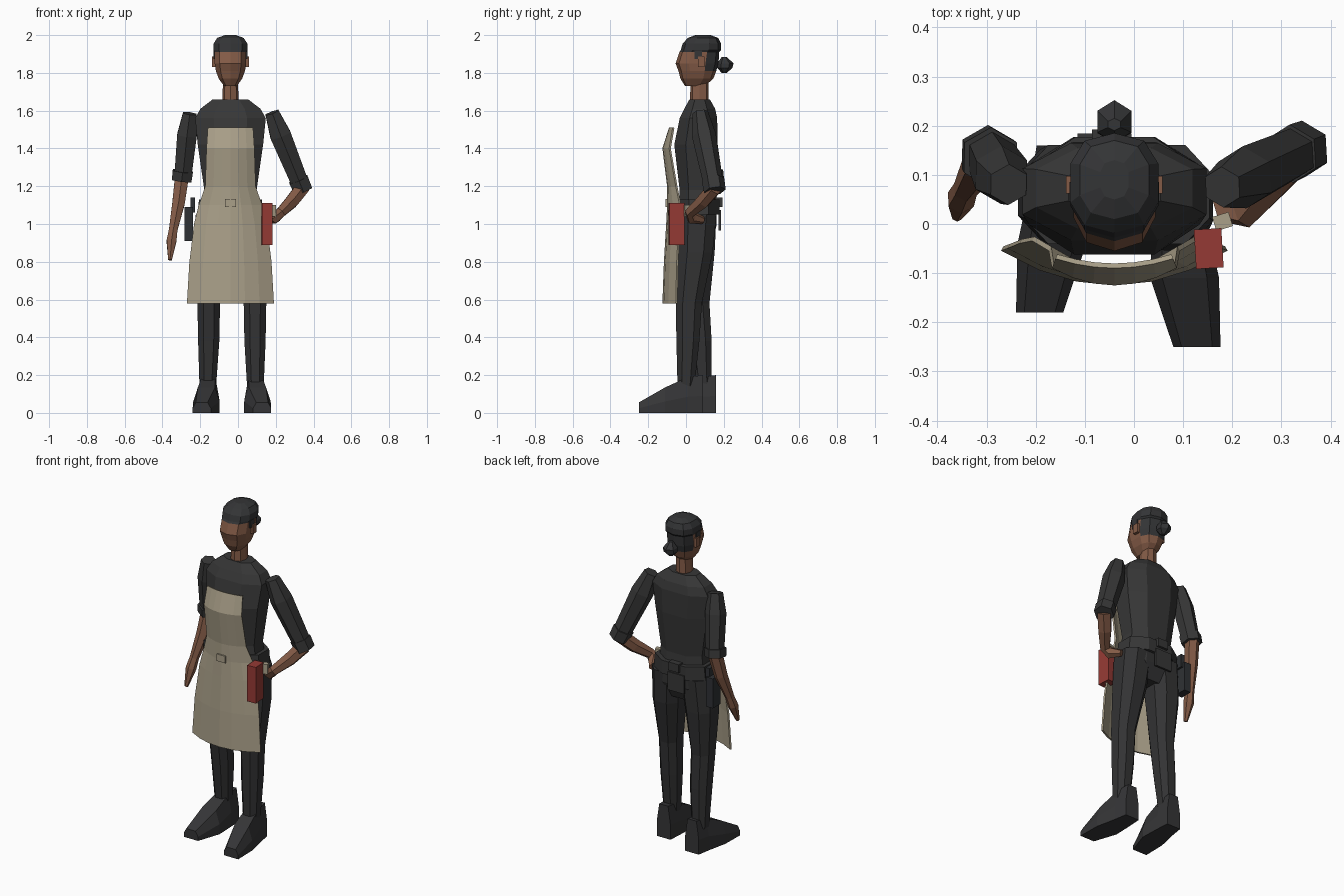
import bpy
import math
from mathutils import Vector

cube = bpy.data.objects.get("Cube")
if cube:
    bpy.data.objects.remove(cube, do_unlink=True)


def material(name, r, g, b):
    m = bpy.data.materials.new(name)
    m.use_nodes = True
    m.diffuse_color = (r, g, b, 1)
    m.node_tree.nodes["Principled BSDF"].inputs["Base Color"].default_value = (r, g, b, 1)
    return m


SKIN = material("brown skin", .23, .105, .062)
HAIR = material("black hair", .034, .035, .037)
SHIRT = material("charcoal shirt", .038, .038, .038)
TROUSERS = material("dark trousers", .033, .033, .034)
SHOE = material("dark shoe leather", .036, .036, .038)
APRON = material("beige canvas", .40, .35, .25)
RED = material("red cover", .30, .042, .035)
POUCH = material("slate pouch", .028, .031, .035)


def make(name, verts, faces, *mats):
    me = bpy.data.meshes.new(name)
    me.from_pydata([tuple(v) for v in verts], [], faces)
    ob = bpy.data.objects.new(name, me)
    bpy.context.collection.objects.link(ob)
    for m in mats:
        me.materials.append(m)
    return ob


def skin_rings(name, rings, *mats):
    """Bridge closed rings of equal size and cap both ends."""
    n = len(rings[0])
    faces = [(k * n + i, k * n + (i + 1) % n, (k + 1) * n + (i + 1) % n, (k + 1) * n + i)
             for k in range(len(rings) - 1) for i in range(n)]
    faces += [tuple(range(n))[::-1], tuple(range((len(rings) - 1) * n, len(rings) * n))]
    return make(name, [v for r in rings for v in r], faces, *mats)


def level(cx, hx, front, back, z, n=10, boxy=.8, turn=0):
    """Horizontal rounded ring; a corner points forward when turn is zero."""
    pts = []
    for i in range(n):
        a = -math.pi / 2 + turn + 2 * math.pi * i / n
        c, s = math.cos(a), math.sin(a)
        c, s = (math.copysign(abs(v) ** boxy, v) if abs(v) > 1e-6 else 0 for v in (c, s))
        pts.append((cx + hx * c, (front + back) / 2 + (back - front) / 2 * s, z))
    return pts


def tube(name, stations, mat, n=6):
    """Limb through (centre, radius) stations, rings square to the path."""
    pts = [Vector(p) for p, r in stations]
    rings = []
    for i, (p, r) in enumerate(stations):
        d = (pts[min(i + 1, len(pts) - 1)] - pts[max(i - 1, 0)]).normalized()
        u = d.cross(Vector((0, 1, 0))).normalized()
        w = d.cross(u)
        rings.append([pts[i] + r * (u * math.cos(t) + w * math.sin(t))
                      for t in (2 * math.pi * (k + .5) / n for k in range(n))])
    return skin_rings(name, rings, mat)


def box(name, centre, size, mat, yaw=0):
    x, y, z = (s / 2 for s in size)
    ring = [(-x, -y), (x, -y), (x, y), (-x, y)]
    ob = skin_rings(name, [[(a, b, h) for a, b in ring] for h in (-z, z)], mat)
    ob.location = centre
    ob.rotation_euler.z = yaw
    return ob


MID = -.04  # the body stands slightly off centre

# Head, with the hair chosen by height and by the back of the skull
head = skin_rings("head", [level(MID, *r) for r in (
    (.035, -.005, .10, 1.73), (.065, -.03, .145, 1.77), (.08, -.04, .16, 1.81),
    (.087, -.055, .172, 1.85), (.087, -.035, .176, 1.91), (.093, -.028, .185, 1.92),
    (.093, -.018, .185, 1.955), (.073, .01, .17, 1.985), (.03, .05, .13, 2.0))], SKIN, HAIR)
for f in head.data.polygons:
    c = f.center
    if c.z > 1.912 or (c.z > 1.80 and c.y > .11):
        f.material_index = 1

for side in (-1, 1):
    name = "left" if side > 0 else "right"
    box(name + "_ear", (MID + side * .088, .08, 1.86), (.02, .035, .055), SKIN)
    box(name + "_sideburn", (MID + side * .085, .065, 1.895), (.012, .04, .045), HAIR)

skin_rings("hair_bun", [level(MID, *r, n=6, boxy=1) for r in (
    (.015, .19, .215, 1.80), (.04, .165, .245, 1.825),
    (.04, .165, .252, 1.85), (.015, .19, .215, 1.885))], HAIR)

skin_rings("neck", [level(MID, .045, .02, .12, 1.62, n=8),
                    level(MID, .038, .025, .12, 1.78, n=8)], SKIN)

# Torso and pelvis
OCT = dict(n=8, boxy=.85, turn=math.pi / 8)
skin_rings("shirt_body", [level(MID, *r, **OCT) for r in (
    (.165, -.045, .165, 1.06), (.148, -.04, .155, 1.18), (.185, -.07, .175, 1.42),
    (.2, -.04, .172, 1.56), (.17, -.015, .16, 1.61), (.1, .015, .13, 1.66))], SHIRT)
skin_rings("pelvis", [level(MID, *r, **OCT) for r in (
    (.12, -.02, .13, .9), (.19, -.045, .168, .99), (.18, -.045, .168, 1.09))], TROUSERS)
skin_rings("belt", [level(MID, *r, **OCT) for r in (
    (.187, -.052, .185, 1.05), (.178, -.05, .185, 1.13))], SHIRT)
box("belt_knot", (MID - .01, .175, 1.115), (.07, .035, .05), SHIRT)
box("hanging_tie", (MID - .02, .178, 1.02), (.11, .012, .11), SHIRT)

# Legs: hip, thigh, knee, calf, ankle
WIDTH = (.1, .092, .064, .06, .047)
DEPTH = (.108, .098, .074, .065, .048)
HEIGHT = (1.05, .85, .58, .38, .14)
for name, xs, ys in (("left", (.06, .075, .09, .09, .092), (.06, .05, .015, .01, 0)),
                     ("right", (-.13, -.15, -.155, -.155, -.16), (.06, .06, .055, .075, .09))):
    skin_rings(name + "_trouser_leg", [
        level(x, w, y - d, y + d, z, **OCT)
        for x, y, w, d, z in zip(xs, ys, WIDTH, DEPTH, HEIGHT)], TROUSERS)


def shoe(name, side, x, heel):
    """Wedge-shaped shoe, turned outward, from heel to toe."""
    rings = []
    for back, out, hw, top in ((0, 0, .046, .2), (.08, .004, .055, .19),
                               (.2, .015, .07, .135), (.34, .04, .048, .055)):
        cx, y = x + side * out, heel - back
        rings.append([(cx - hw, y, 0), (cx + hw, y, 0), (cx + hw, y, top * .45),
                      (cx + hw * .65, y, top), (cx - hw * .65, y, top), (cx - hw, y, top * .45)])
    skin_rings(name, rings, SHOE)


shoe("left_shoe", 1, .088, .09)
shoe("right_shoe", -1, -.152, .16)

# Left arm, bent with the hand on the hip
tube("left_sleeve", [((.18, .075, 1.59), .042), ((.225, .095, 1.47), .064),
                     ((.335, .148, 1.2), .052)], SHIRT)
tube("left_cuff", [((.32, .143, 1.235), .06), ((.345, .153, 1.175), .058)], SHIRT)
tube("left_forearm", [((.34, .15, 1.19), .042), ((.285, .09, 1.12), .04), ((.225, .02, 1.06), .03),
                      ((.195, .03, 1.035), .034), ((.165, .09, 1.02), .02)], SKIN)

# Right arm, hanging
tube("right_sleeve", [((-.255, .08, 1.585), .042), ((-.27, .1, 1.47), .06),
                      ((-.292, .14, 1.25), .052)], SHIRT)
tube("right_cuff", [((-.292, .135, 1.28), .062), ((-.298, .142, 1.23), .06)], SHIRT)
tube("right_forearm", [((-.297, .145, 1.25), .042), ((-.315, .115, 1.11), .038),
                       ((-.343, .07, .97), .026), ((-.352, .05, .91), .03),
                       ((-.36, .015, .81), .011)], SKIN)

# Apron: curved sheet from hem to bib, given as height, half width, middle y, edge y
COLS = 7
rows = ((.58, .228, -.12, -.05), (.8, .215, -.112, -.045), (1.0, .19, -.1, -.035),
        (1.1, .165, -.095, -.03), (1.2, .131, -.095, -.05),
        (1.4, .125, -.12, -.085), (1.51, .118, -.085, -.066))
verts = []
for z, hx, ym, ye in rows:
    for i in range(COLS):
        t = 2 * i / (COLS - 1) - 1
        verts.append((MID + hx * t, ym + (ye - ym) * t * t, z))
faces = [(r * COLS + c, r * COLS + c + 1, (r + 1) * COLS + c + 1, (r + 1) * COLS + c)
         for r in range(len(rows) - 1) for c in range(COLS - 1)]
apron = make("apron", verts, faces, APRON)
thick = apron.modifiers.new("cloth thickness", "SOLIDIFY")
thick.thickness = .01
thick.offset = 0
box("apron_badge", (MID, -.103, 1.112), (.058, .009, .042), APRON)

# Carried items
box("red_notebook", (.152, -.05, 1.0), (.056, .08, .22), RED, .06)
box("folded_cloth", (.18, .005, 1.07), (.035, .03, .06), APRON, .3)
box("hip_pouch", (-.262, .11, 1.0), (.045, .075, .18), POUCH)
box("pouch_clip", (-.24, .11, 1.1), (.025, .05, .08), POUCH)
